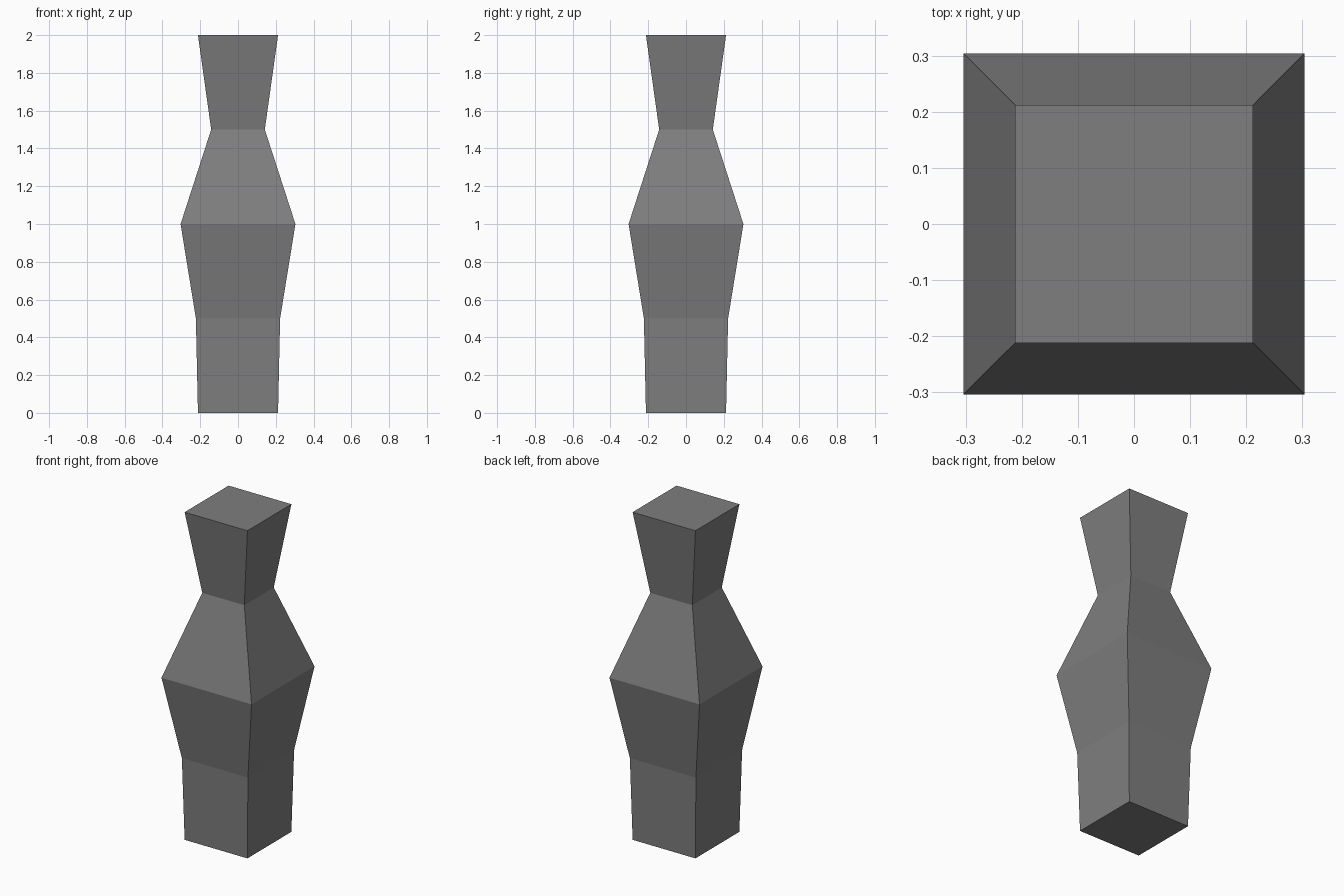
import bpy, bmesh

if "Cube" in bpy.data.objects:
    bpy.data.objects.remove(bpy.data.objects["Cube"])

# Half-width of the square section at each height
profile = [(0.0, 0.212), (0.5, 0.223), (1.0, 0.304), (1.5, 0.142), (2.0, 0.212)]

grey = bpy.data.materials.new("plain grey")
grey.diffuse_color = (0.21, 0.21, 0.21, 1.0)
grey.use_nodes = True
grey.node_tree.nodes["Principled BSDF"].inputs["Base Color"].default_value = grey.diffuse_color

# Square column lofted through the sections
bm = bmesh.new()
rings = [[bm.verts.new((sx * w, sy * w, z))
          for sx, sy in ((-1, -1), (1, -1), (1, 1), (-1, 1))]
         for z, w in profile]
for low, high in zip(rings, rings[1:]):
    for i in range(4):
        j = (i + 1) % 4
        bm.faces.new((low[i], low[j], high[j], high[i]))

# End caps
bm.faces.new(rings[0][::-1])
bm.faces.new(rings[-1])

mesh = bpy.data.meshes.new("square_baluster")
bm.to_mesh(mesh)
bm.free()
mesh.materials.append(grey)
bpy.context.collection.objects.link(bpy.data.objects.new("square_baluster", mesh))
